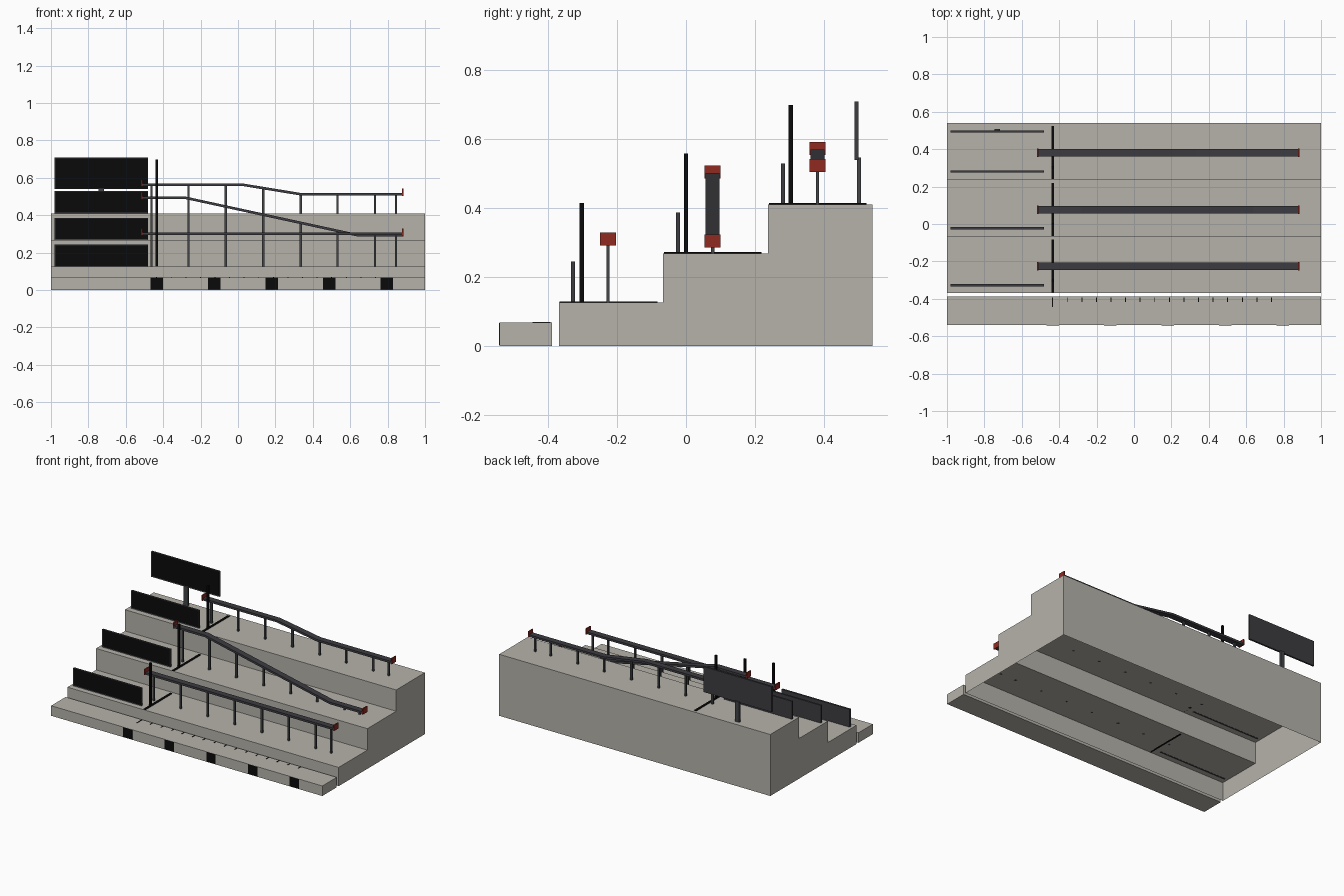
import bpy, bmesh

if "Cube" in bpy.data.objects:
    bpy.data.objects.remove(bpy.data.objects["Cube"])


def material(name, rgb):
    m = bpy.data.materials.new(name)
    m.use_nodes = True
    col = (*rgb, 1.0)
    m.diffuse_color = col
    bsdf = next(n for n in m.node_tree.nodes if n.type == "BSDF_PRINCIPLED")
    bsdf.inputs["Base Color"].default_value = col
    return m


CONCRETE = material("concrete", (0.47, 0.45, 0.41))
CHARCOAL = material("charcoal metal", (0.046, 0.045, 0.053))
STEEL = material("grey steel", (0.055, 0.058, 0.063))
BLACK = material("black", (0.003, 0.003, 0.003))
RED = material("red", (0.28, 0.023, 0.015))


def finish(bm, name, *mats):
    mesh = bpy.data.meshes.new(name)
    bm.to_mesh(mesh)
    bm.free()
    for m in mats:
        mesh.materials.append(m)
    obj = bpy.data.objects.new(name, mesh)
    bpy.context.scene.collection.objects.link(obj)
    return obj


def add_box(bm, x0, x1, y0, y1, z0, z1):
    verts = bmesh.ops.create_cube(bm, size=1)["verts"]
    for v in verts:
        v.co = (x1 if v.co.x > 0 else x0,
                y1 if v.co.y > 0 else y0,
                z1 if v.co.z > 0 else z0)


def box(name, mat, *bounds):
    bm = bmesh.new()
    add_box(bm, *bounds)
    return finish(bm, name, mat)


def prism(points, axis, a, b):
    """Extrude a 2D outline along x (points are y,z) or y (points are x,z)."""
    bm = bmesh.new()
    place = (lambda p, t: (t, p[0], p[1])) if axis == "x" else (lambda p, t: (p[0], t, p[1]))
    face = bm.faces.new([bm.verts.new(place(p, a)) for p in points])
    ext = bmesh.ops.extrude_face_region(bm, geom=[face])["geom"]
    for v in ext:
        if isinstance(v, bmesh.types.BMVert):
            v.co[0 if axis == "x" else 1] = b
    bmesh.ops.recalc_face_normals(bm, faces=bm.faces)
    return bm


# Stepped platform, an open-bottomed shell
EDGES = [-0.368, -0.066, 0.238, 0.54]
FLOORS = [0.125, 0.268, 0.41]
outline = [(EDGES[0], 0)]
for i, z in enumerate(FLOORS):
    outline += [(EDGES[i], z), (EDGES[i + 1], z)]
outline.append((EDGES[3], 0))
shell = prism(outline, "x", -1, 1)
bottom = [f for f in shell.faces if all(v.co.z < 0.001 for v in f.verts)]
bmesh.ops.delete(shell, geom=bottom, context="FACES")
finish(shell, "stepped_platform", CONCRETE)

# Front kerb with black blocks and short marks along its top
box("front_kerb", CONCRETE, -1, 1, -0.54, -0.388, 0, 0.067)
bm = bmesh.new()
for i in range(5):
    x = -0.435 + i * 0.3075
    add_box(bm, x - 0.034, x + 0.034, -0.542, -0.539, 0.002, 0.066)
finish(bm, "kerb_blocks", BLACK)
bm = bmesh.new()
for i in range(16):
    x = -0.435 + i * 0.078
    add_box(bm, x - 0.0025, x + 0.0025, -0.445 if i == 0 else -0.416, -0.392, 0.066, 0.069)
finish(bm, "kerb_marks", BLACK)


# Framed display panels
def panel(name, y, z0, z1):
    bm = bmesh.new()
    add_box(bm, -0.982, -0.48, y - 0.006, y + 0.006, z0, z1)
    bm.normal_update()
    front = [f for f in bm.faces if f.normal.y < -0.9]
    bmesh.ops.inset_region(bm, faces=front, thickness=0.007, depth=-0.002)
    front[0].material_index = 1
    finish(bm, name, CHARCOAL, BLACK)


for n, (y, z0, z1) in enumerate(zip((-0.327, -0.023, 0.281), FLOORS, (0.244, 0.386, 0.529)), 1):
    panel(f"display_panel_{n}", y, z0 - 0.001, z1)
panel("raised_screen", 0.494, 0.539, 0.708)
box("screen_post", STEEL, -0.747, -0.717, 0.495, 0.507, 0.409, 0.545)

# Gates: a floor strip and a black post on each step
for n, (y0, yp, z, top) in enumerate(zip(EDGES, (-0.302, 0.0, 0.304), FLOORS,
                                         (0.414, 0.557, 0.698)), 1):
    box(f"floor_strip_{n}", BLACK, -0.442, -0.427, y0 + 0.002, y0 + 0.285, z, z + 0.004)
    box(f"gate_post_{n}", BLACK, -0.441, -0.428, yp - 0.0065, yp + 0.0065, z - 0.001, top)

# Rails: path points (x, z), posts beneath, red plates at both ends
RAILS = [
    (-0.226, [(-0.515, 0.30), (0.88, 0.30)]),
    (0.077, [(-0.515, 0.494), (-0.285, 0.494), (0.635, 0.294), (0.88, 0.294)]),
    (0.381, [(-0.515, 0.562), (0.03, 0.562), (0.33, 0.513), (0.88, 0.513)]),
]
POSTS = (-0.462, -0.264, -0.065, 0.135, 0.335, 0.532, 0.732, 0.845)
HALF = 0.007


def height_at(path, x):
    for (xa, za), (xb, zb) in zip(path, path[1:]):
        if xa <= x <= xb:
            return za + (zb - za) * (x - xa) / (xb - xa)


for n, ((y, path), floor) in enumerate(zip(RAILS, FLOORS), 1):
    outline = [(x, z + HALF) for x, z in path] + [(x, z - HALF) for x, z in reversed(path)]
    finish(prism(outline, "y", y - 0.02, y + 0.02), f"rail_{n}", CHARCOAL)
    bm = bmesh.new()
    for x in POSTS:
        add_box(bm, x - 0.006, x + 0.006, y - 0.005, y + 0.005,
                floor - 0.001, height_at(path, x))
    finish(bm, f"rail_posts_{n}", STEEL)
    for side, (x, z) in (("right", path[0]), ("left", path[-1])):
        box(f"end_plate_{side}_{n}", RED, x - 0.004, x + 0.004,
            y - 0.023, y + 0.023, z - 0.009, z + 0.029)
